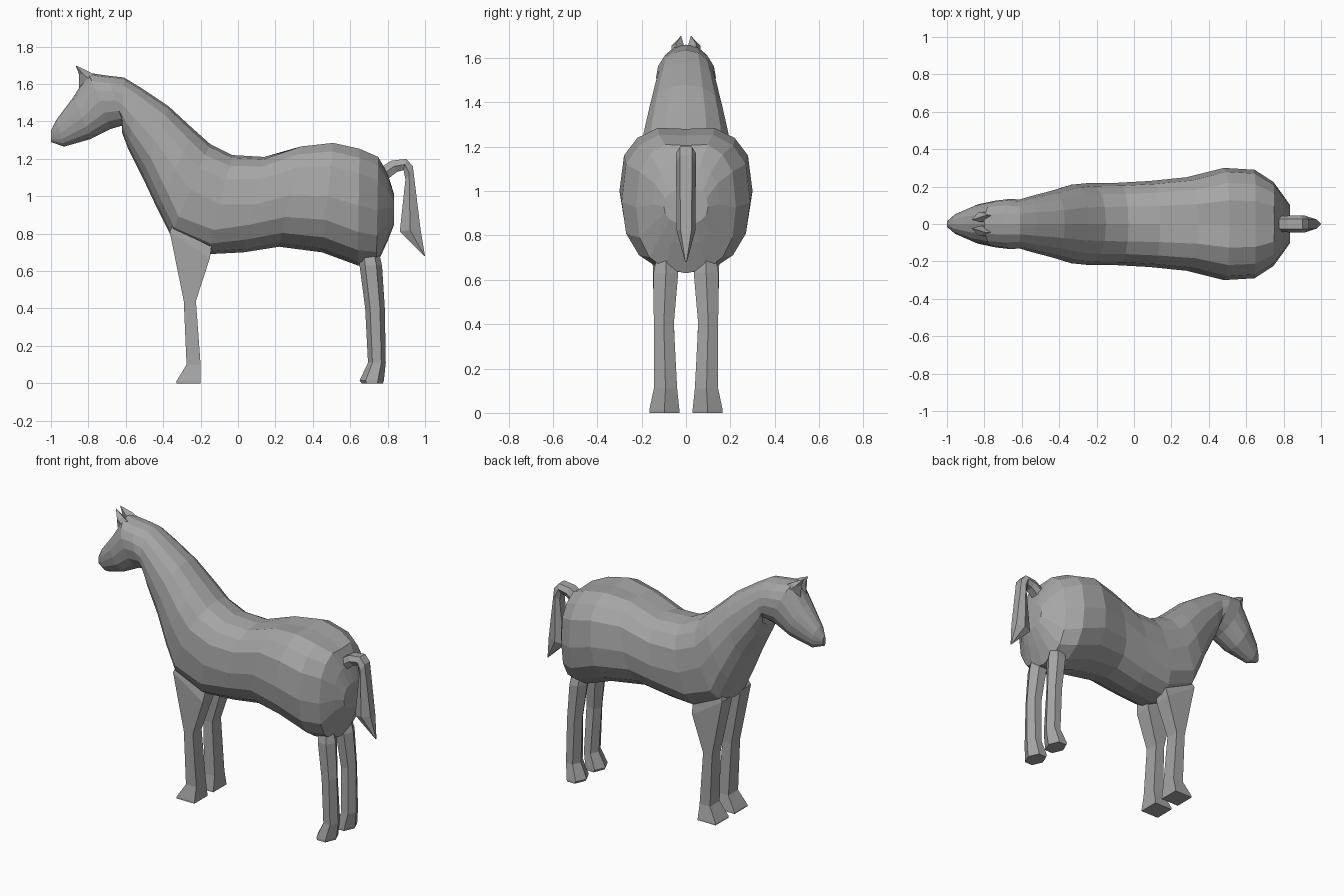
import bpy, bmesh
from math import sin, cos, pi, copysign
from mathutils import Vector

# Dark grey coat
coat = bpy.data.materials.new("dark_grey")
coat.diffuse_color = (0.38, 0.38, 0.38, 1.0)


def spow(v, e):
    return copysign(abs(v) ** e, v) if abs(v) > 1e-6 else 0.0


def loft(name, rings):
    """Skin a list of equal-length point rings and cap both ends."""
    bm = bmesh.new()
    vs = [[bm.verts.new(p) for p in r] for r in rings]
    n = len(vs[0])
    for a, b in zip(vs, vs[1:]):
        for i in range(n):
            j = (i + 1) % n
            bm.faces.new((a[i], a[j], b[j], b[i]))
    bm.faces.new(vs[0][::-1])
    bm.faces.new(vs[-1])
    bmesh.ops.recalc_face_normals(bm, faces=bm.faces)
    me = bpy.data.meshes.new(name)
    bm.to_mesh(me)
    bm.free()
    me.materials.append(coat)
    ob = bpy.data.objects.new(name, me)
    bpy.context.collection.objects.link(ob)
    return ob


def body_ring(xt, zt, xb, zb, w, e=1.0, eb=0.9, groove=0.0, n=16):
    """Slanted section from a top to a bottom point; e, eb < 1 flatten top, bottom."""
    top, bot = Vector((xt, 0, zt)), Vector((xb, 0, zb))
    mid, half = (top + bot) / 2, (top - bot) / 2
    pts = []
    for i in range(n):
        a = 2 * pi * i / n
        p = mid + half * spow(cos(a), e if cos(a) > 0 else eb)
        p.y = w * spow(sin(a), 0.9)
        if i == 0:
            p.z -= groove
        pts.append(p)
    return pts


def leg(name, sections, side, n, turn):
    """Leg column from (x0, x1, y0, y1, front z, back z) sections."""
    rings = []
    kx, ky = (cos(pi / 4), cos(pi / 4)) if n == 4 else (1.0, cos(pi / 6))
    for x0, x1, y0, y1, zf, zb in sections:
        ring = []
        for i in range(n):
            a = 2 * pi * i / n + turn
            u, v = cos(a) / kx, sin(a) / ky
            ring.append(((x0 + x1) / 2 + (x1 - x0) / 2 * u,
                         side * ((y0 + y1) / 2 + (y1 - y0) / 2 * v),
                         (zf + zb) / 2 + (zb - zf) / 2 * u))
        rings.append(ring)
    return loft(name, rings)


# Head, neck and trunk in one skin, nose to rump
body = [
    (-1.00, 1.35, -1.00, 1.29, 0.015),
    (-0.97, 1.41, -0.93, 1.265, 0.055),
    (-0.88, 1.53, -0.79, 1.305, 0.105),
    (-0.80, 1.66, -0.68, 1.36, 0.125),
    (-0.70, 1.645, -0.61, 1.38, 0.135),
    (-0.61, 1.635, -0.62, 1.34, 0.130),
    (-0.52, 1.58, -0.59, 1.26, 0.148, 0.9),
    (-0.37, 1.48, -0.51, 1.10, 0.178, 0.85),
    (-0.24, 1.36, -0.43, 0.93, 0.210, 0.85, 0.7),
    (-0.15, 1.28, -0.36, 0.79, 0.218, 0.8, 0.55),
    (-0.03, 1.22, -0.16, 0.69, 0.220, 0.7, 0.7),
    (0.14, 1.21, 0.03, 0.70, 0.230, 0.65),
    (0.34, 1.28, 0.22, 0.73, 0.250, 0.65, 0.9, 0.02),
    (0.51, 1.30, 0.45, 0.70, 0.300, 0.65, 0.9, 0.02),
    (0.65, 1.27, 0.64, 0.63, 0.290, 0.65, 0.85, 0.02),
    (0.75, 1.225, 0.74, 0.63, 0.225, 0.65, 0.8, 0.02),
    (0.80, 1.12, 0.80, 0.76, 0.150, 0.7),
    (0.835, 1.01, 0.835, 0.85, 0.100, 0.8),
]
loft("body", [body_ring(*s) for s in body])

# Legs with flared hooves
front = [(-0.31, -0.13, 0.05, 0.12, 0.93, 0.82), (-0.365, -0.15, 0.04, 0.15, 0.81, 0.67),
         (-0.29, -0.225, 0.055, 0.145, 0.44, 0.44), (-0.275, -0.20, 0.045, 0.145, 0.10, 0.10),
         (-0.33, -0.20, 0.03, 0.165, 0.01, 0.01), (-0.33, -0.20, 0.03, 0.165, 0.0, 0.0)]
hind = [(0.64, 0.74, 0.06, 0.12, 0.76, 0.76), (0.65, 0.77, 0.035, 0.147, 0.63, 0.63),
        (0.68, 0.785, 0.055, 0.145, 0.40, 0.40), (0.695, 0.79, 0.04, 0.145, 0.11, 0.11),
        (0.65, 0.78, 0.03, 0.165, 0.015, 0.015), (0.66, 0.775, 0.03, 0.165, 0.0, 0.0)]
for side, tag in ((1, "left"), (-1, "right")):
    leg("front_leg_" + tag, front, side, 4, pi / 4)
    leg("hind_leg_" + tag, hind, side, 6, 0)
    # Ear: base ring tapering up and forward to a tip
    base = [(-0.85, 0.03, 1.58), (-0.80, 0.065, 1.63),
            (-0.745, 0.045, 1.635), (-0.80, 0.01, 1.64)]
    mid = [(-0.85, 0.02, 1.65), (-0.83, 0.065, 1.655),
           (-0.795, 0.045, 1.665), (-0.83, 0.012, 1.665)]
    tip = Vector((-0.868, 0.022, 1.70))
    end = [tip + (Vector(p) - tip) * 0.03 for p in mid]
    loft("ear_" + tag, [[(x, side * y, z) for x, y, z in r] for r in (base, mid, end)])

# Tail: arched strip, (outer x, z, inner x, z, half width)
tail = [(0.74, 1.14, 0.76, 1.06, 0.04), (0.82, 1.19, 0.85, 1.13, 0.045),
        (0.90, 1.20, 0.885, 1.14, 0.045), (0.935, 1.16, 0.895, 1.09, 0.045),
        (0.975, 0.83, 0.865, 0.81, 0.042), (1.0, 0.68, 0.995, 0.682, 0.004)]
loft("tail", [[(xo, -w * 0.6, zo), (xo, w * 0.6, zo),
               ((xo + xi) / 2, w, (zo + zi) / 2), (xi, w * 0.6, zi),
               (xi, -w * 0.6, zi), ((xo + xi) / 2, -w, (zo + zi) / 2)]
              for xo, zo, xi, zi, w in tail])
